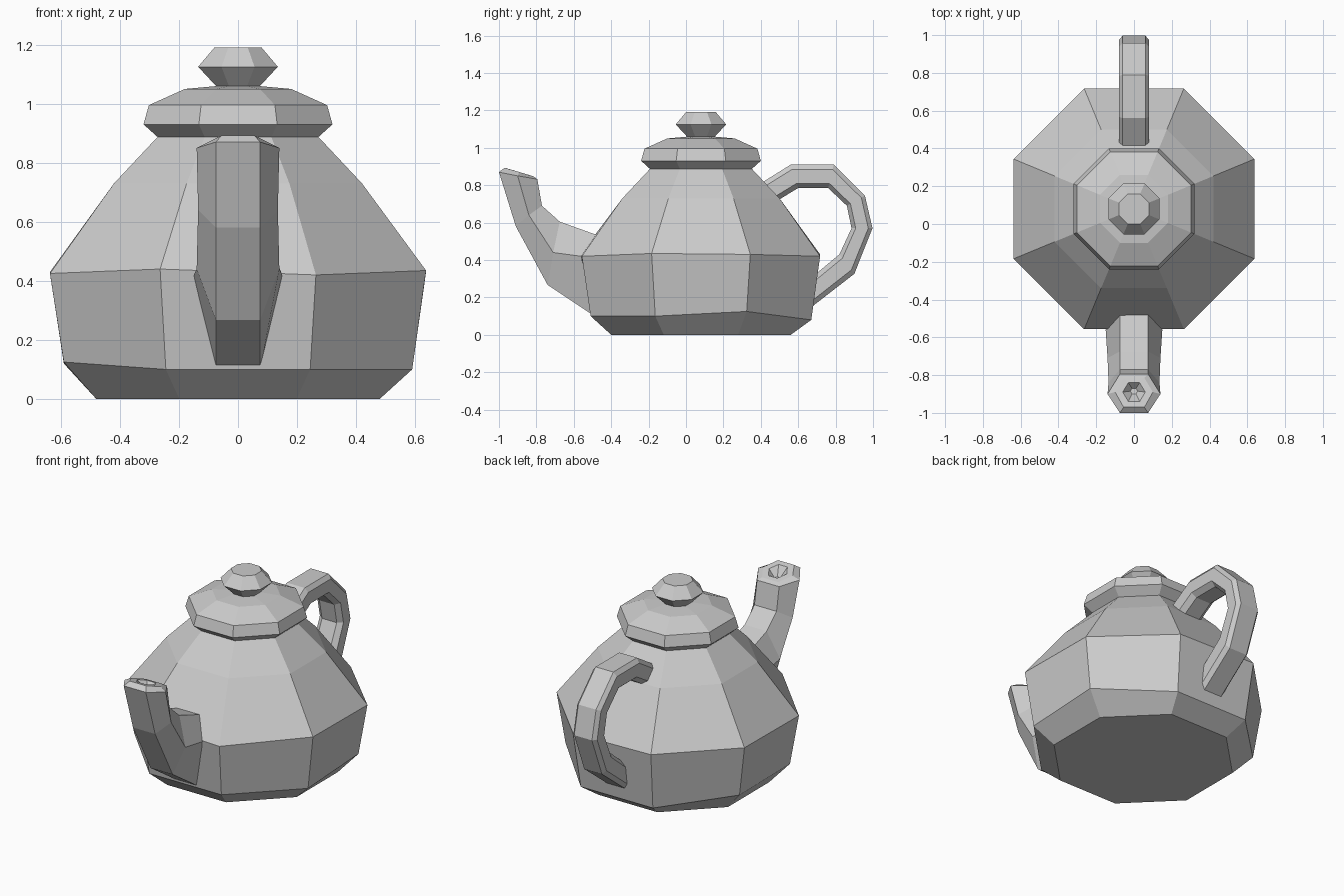
import bpy, bmesh, math

cube = bpy.data.objects.get("Cube")
if cube:
    bpy.data.objects.remove(cube, do_unlink=True)

clay = bpy.data.materials.new("grey_clay")
clay.use_nodes = True
GREY = (0.6, 0.6, 0.6, 1.0)
clay.diffuse_color = GREY
clay.node_tree.nodes["Principled BSDF"].inputs["Base Color"].default_value = GREY

CENTRE_Y = 0.08


def loft(name, rings):
    """Skin equal-sized rings of points into one closed, flat-shaded solid."""
    bm = bmesh.new()
    loops = [[bm.verts.new(p) for p in ring] for ring in rings]
    n = len(loops[0])
    for a, b in zip(loops, loops[1:]):
        for i in range(n):
            j = (i + 1) % n
            bm.faces.new((a[i], a[j], b[j], b[i]))
    bm.faces.new(loops[0][::-1])
    bm.faces.new(loops[-1])
    bmesh.ops.recalc_face_normals(bm, faces=bm.faces)
    mesh = bpy.data.meshes.new(name)
    bm.to_mesh(mesh)
    bm.free()
    mesh.materials.append(clay)
    obj = bpy.data.objects.new(name, mesh)
    bpy.context.collection.objects.link(obj)
    return obj


def octagon(apothem, z, wobble=(0,) * 8):
    """Octagon with flat sides facing the axes; wobble shifts each corner in z."""
    r = apothem / math.cos(math.pi / 8)
    ring = []
    for k, dz in enumerate(wobble):
        a = math.pi / 8 + k * math.pi / 4
        ring.append((r * math.cos(a), CENTRE_Y + r * math.sin(a), z + dz))
    return ring


def mix(p, q, t):
    return tuple(a + (b - a) * t for a, b in zip(p, q))


# Body, with slightly uneven hand-made corners
loft("body", [
    octagon(0.48, 0.0),
    octagon(0.59, 0.10, (0.025, -0.02, -0.02, 0.02, 0.025, 0, 0, 0)),
    octagon(0.637, 0.43, (0, -0.01, 0, 0, -0.005, 0.01, -0.01, 0.005)),
    octagon(0.42, 0.73),
    octagon(0.27, 0.89),
])

# Lid and knob
loft("lid", [octagon(r, z) for r, z in
             ((0.27, 0.885), (0.32, 0.93), (0.302, 0.995), (0.18, 1.05), (0.07, 1.06))])
loft("lid_knob", [octagon(r, z) for r, z in
                  ((0.07, 1.055), (0.135, 1.125), (0.08, 1.19))])


# Spout: hexagonal sections given by outer, side and inner (y, z) and widths
def hexagon(outer, side, inner, edge_w, side_w):
    return [(-edge_w, *outer), (edge_w, *outer), (side_w, *side),
            (edge_w, *inner), (-edge_w, *inner), (-side_w, *side)]


loft("spout", [
    hexagon((-0.49, 0.10), (-0.56, 0.42), (-0.48, 0.535), 0.075, 0.15),
    hexagon((-0.74, 0.267), (-0.71, 0.44), (-0.675, 0.605), 0.075, 0.14),
    hexagon((-0.91, 0.58), (-0.84, 0.64), (-0.77, 0.69), 0.075, 0.135),
    hexagon((-1.0, 0.87), (-0.90, 0.85), (-0.795, 0.832), 0.075, 0.14),
    hexagon((-0.97, 0.893), (-0.89, 0.87), (-0.815, 0.847), 0.055, 0.10),
    hexagon((-0.94, 0.885), (-0.89, 0.87), (-0.84, 0.855), 0.03, 0.06),
    hexagon((-0.90, 0.83), (-0.885, 0.828), (-0.87, 0.826), 0.01, 0.02),
])

# Handle: outer and inner (y, z) path with a bevelled section between them
outer_path = [(0.40, 0.81), (0.56, 0.91), (0.79, 0.91), (0.957, 0.743),
              (0.997, 0.57), (0.90, 0.326), (0.66, 0.14)]
inner_path = [(0.46, 0.70), (0.60, 0.785), (0.76, 0.785), (0.86, 0.69),
              (0.885, 0.57), (0.82, 0.43), (0.64, 0.28)]
section = [(0.06, 0), (0.08, 0.2), (0.08, 0.8), (0.05, 1)]
handle_rings = []
for o, i in zip(outer_path, inner_path):
    half = [(w, *mix(o, i, t)) for w, t in section]
    handle_rings.append(half + [(-x, y, z) for x, y, z in reversed(half)])
loft("handle", handle_rings)
